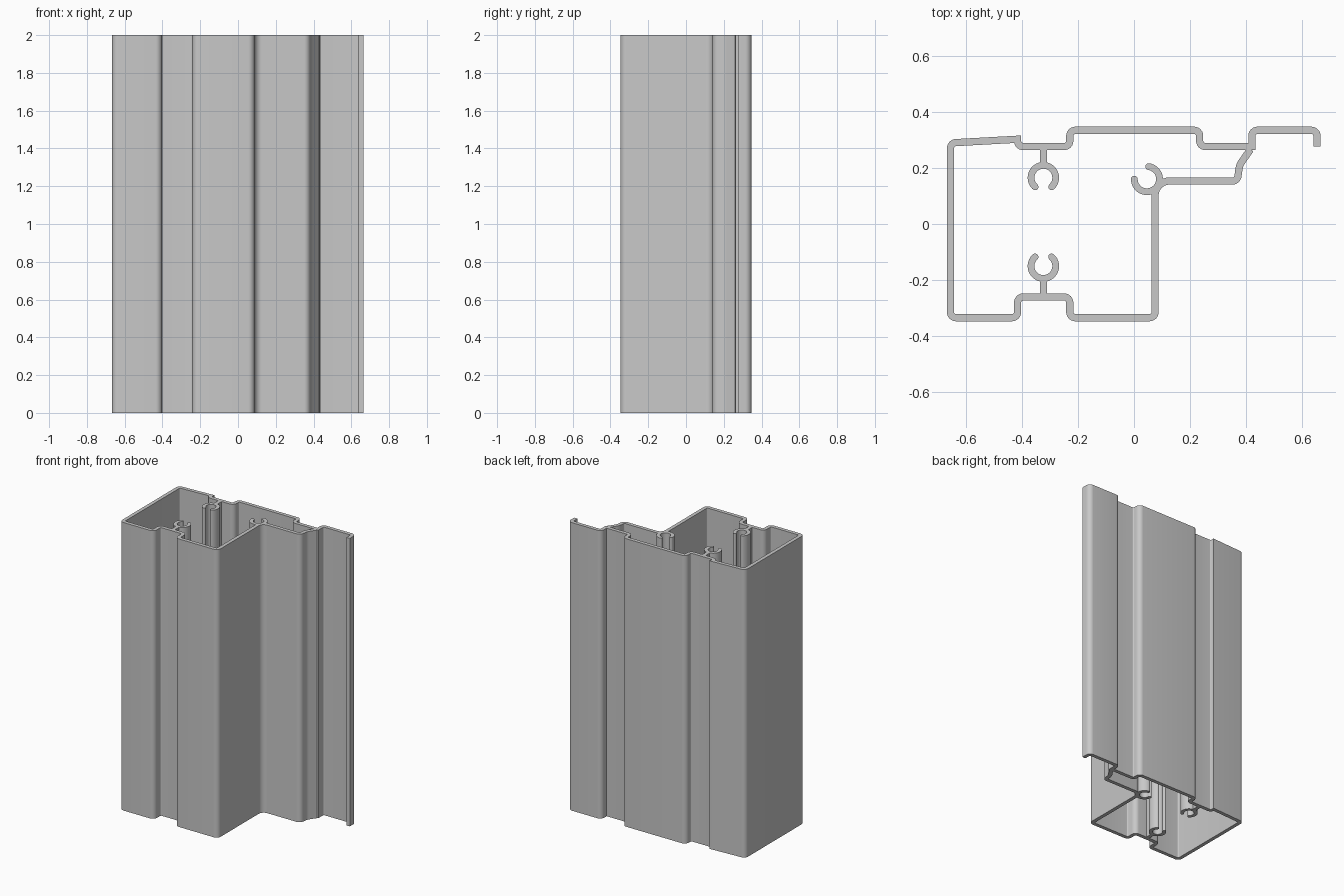
import bpy, bmesh
from math import sin, cos, radians
from mathutils import Vector

HEIGHT = 2.0
WALL = 0.0255

cube = bpy.data.objects.get("Cube")
if cube:
    bpy.data.objects.remove(cube, do_unlink=True)

metal = bpy.data.materials.new("grey aluminium")
metal.use_nodes = True
GREY = (0.58, 0.58, 0.58, 1.0)
metal.diffuse_color = GREY
metal.node_tree.nodes["Principled BSDF"].inputs["Base Color"].default_value = GREY


def fillet(corners, steps=6):
    """Round the corners of an open path; each corner is (x, y, radius)."""
    path = [Vector(corners[0][:2])]
    for before, here, after in zip(corners, corners[1:], corners[2:]):
        p, radius = Vector(here[:2]), here[2]
        if radius == 0:
            path.append(p)
            continue
        a = (Vector(before[:2]) - p).normalized()
        b = (Vector(after[:2]) - p).normalized()
        half = a.angle(b) / 2
        bisector = (a + b).normalized()
        centre = p + bisector * (radius / sin(half))
        start = a * cos(half) - bisector
        end = b * cos(half) - bisector
        for i in range(steps + 1):
            spoke = start.lerp(end, i / steps).normalized()
            path.append(centre + spoke * radius)
    path.append(Vector(corners[-1][:2]))
    return path


def arc(cx, cy, radius, start, end, steps=28):
    angles = [radians(start + (end - start) * i / steps) for i in range(steps + 1)]
    return [Vector((cx + radius * cos(t), cy + radius * sin(t))) for t in angles]


def extrude_wall(name, path, width=WALL, round_ends=False):
    """Thicken a path to a wall section and extrude it to full height."""
    widths = [width / 2] * len(path)
    if round_ends:
        first, last = path[0], path[-1]
        back = (first - path[1]).normalized() * width / 2
        ahead = (last - path[-2]).normalized() * width / 2
        for t in (radians(30), radians(55), radians(78)):
            path = [first + back * sin(t)] + path + [last + ahead * sin(t)]
            widths = [cos(t) * width / 2] + widths + [cos(t) * width / 2]
    bm = bmesh.new()
    rings = []
    for i, p in enumerate(path):
        d_out = (path[i + 1] - p).normalized() if i < len(path) - 1 else (p - path[i - 1]).normalized()
        d_in = (p - path[i - 1]).normalized() if i else d_out
        tangent = (d_in + d_out).normalized()
        side = Vector((-tangent.y, tangent.x)) * (widths[i] / tangent.dot(d_in))
        rings.append([bm.verts.new((*(p + side * s), z))
                      for s, z in ((1, 0), (-1, 0), (-1, HEIGHT), (1, HEIGHT))])
    for a, b in zip(rings, rings[1:]):
        for k in range(4):
            bm.faces.new((a[k], a[(k + 1) % 4], b[(k + 1) % 4], b[k]))
    bm.faces.new(rings[0])
    bm.faces.new(rings[-1][::-1])
    bmesh.ops.recalc_face_normals(bm, faces=bm.faces)
    mesh = bpy.data.meshes.new(name)
    bm.to_mesh(mesh)
    bm.free()
    mesh.materials.append(metal)
    obj = bpy.data.objects.new(name, mesh)
    bpy.context.collection.objects.link(obj)
    bpy.ops.object.select_all(action="DESELECT")
    obj.select_set(True)
    bpy.context.view_layer.objects.active = obj
    bpy.ops.object.shade_smooth_by_angle(angle=radians(32))


# Outer wall: flange tip, back face, left side, front face, inner corner, web
R = 0.02
outline = [
    (0.652, 0.277, 0), (0.652, 0.334, R), (0.42, 0.334, R), (0.42, 0.276, 0),
    (0.234, 0.276, R), (0.234, 0.334, R), (-0.229, 0.334, R), (-0.229, 0.276, R),
    (-0.415, 0.276, R), (-0.415, 0.302, 0), (-0.654, 0.289, R),
    (-0.654, -0.334, R), (-0.415, -0.334, R), (-0.415, -0.26, R),
    (-0.229, -0.26, R), (-0.229, -0.334, R), (0.075, -0.334, R),
    (0.075, 0.153, 0.05), (0.368, 0.153, R), (0.376, 0.21, 0.06), (0.415, 0.266, 0),
]
extrude_wall("profile_wall", fillet(outline))

# Two facing screw ports on stems
for name, cy, root, up in (("back", 0.165, 0.27, 1), ("front", -0.15, -0.255, -1)):
    extrude_wall(name + "_screw_port",
                 arc(-0.323, cy, 0.044, -48 * up, 228 * up), 0.024, True)
    extrude_wall(name + "_port_stem",
                 [Vector((-0.323, cy + 0.04 * up)), Vector((-0.323, root))])

# Screw port at the inner corner, open towards the back right
extrude_wall("corner_screw_port", arc(0.046, 0.16, 0.045, 180, 442), 0.024, True)
